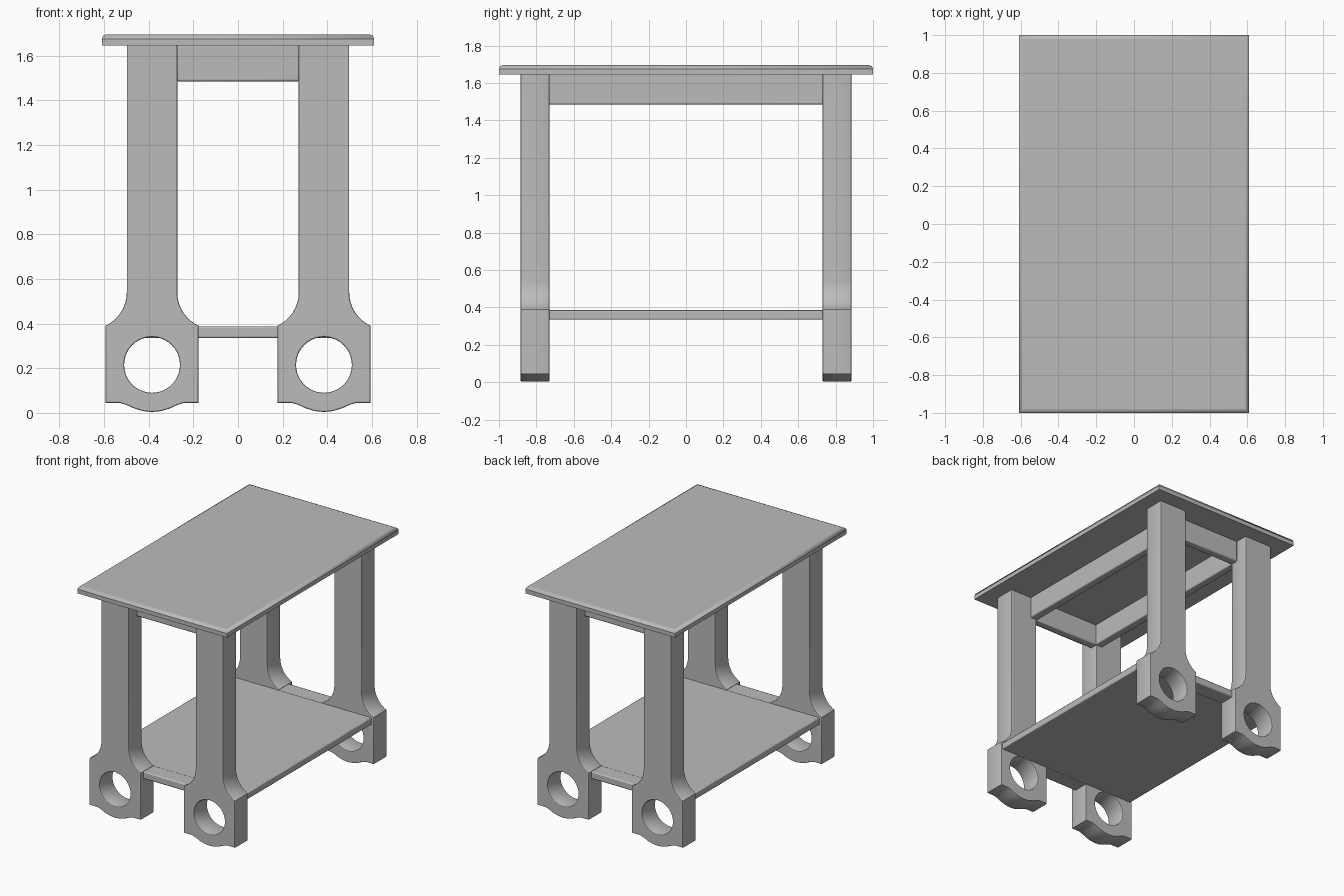
import bpy
from math import sin, cos, pi

if "Cube" in bpy.data.objects:
    bpy.data.objects.remove(bpy.data.objects["Cube"])

GREY = (0.5, 0.5, 0.5, 1.0)
mat = bpy.data.materials.new("plain grey")
mat.use_nodes = True
mat.diffuse_color = GREY
mat.node_tree.nodes["Principled BSDF"].inputs["Base Color"].default_value = GREY


def activate(ob):
    bpy.ops.object.select_all(action='DESELECT')
    ob.select_set(True)
    bpy.context.view_layer.objects.active = ob


def finish(ob):
    activate(ob)
    bpy.ops.object.shade_smooth_by_angle(angle=pi / 6)


def board(name, x, y, z, bevel=0.008, segments=2):
    """Box between (low, high) pairs with softened edges."""
    spans = (x, y, z)
    bpy.ops.mesh.primitive_cube_add(size=1, location=[sum(s) / 2 for s in spans])
    ob = bpy.context.object
    ob.name = name
    ob.scale = [s[1] - s[0] for s in spans]
    bpy.ops.object.transform_apply(location=False, rotation=False, scale=True)
    ob.data.materials.append(mat)
    mod = ob.modifiers.new("soft edges", 'BEVEL')
    mod.width = bevel
    mod.segments = segments
    finish(ob)
    return ob


def leg_outline():
    """Right half from the bottom centre up, then mirrored."""
    half = [(0, 0.004)]
    # bulging foot
    half += [(0.04, 0.008), (0.08, 0.02), (0.115, 0.036), (0.145, 0.045)]
    # square block and its shoulder
    half += [(0.208, 0.045), (0.208, 0.39)]
    radius = 0.165
    for i in range(8):
        a = 1.01 * (1 - i / 7)
        half.append((0.113 + radius * (1 - cos(a)), 0.54 - radius * sin(a)))
    # shaft top
    half.append((0.113, 1.65))
    return half + [(-x, z) for x, z in reversed(half[1:])]


def add_spline(curve, points):
    spline = curve.splines.new('POLY')
    spline.points.add(len(points) - 1)
    for p, (x, z) in zip(spline.points, points):
        p.co = (x, z, 0, 1)
    spline.use_cyclic_u = True


def leg(name, x, y):
    curve = bpy.data.curves.new(name, 'CURVE')
    curve.dimensions = '2D'
    curve.fill_mode = 'BOTH'
    add_spline(curve, leg_outline())
    # round opening through the block
    add_spline(curve, [(0.125 * cos(2 * pi * i / 40), 0.215 + 0.125 * sin(2 * pi * i / 40))
                       for i in range(40)])
    soft = 0.006
    curve.extrude = 0.0775 - soft
    curve.bevel_depth = soft
    curve.bevel_resolution = 1
    curve.offset = -soft
    curve.materials.append(mat)
    ob = bpy.data.objects.new(name, curve)
    bpy.context.collection.objects.link(ob)
    ob.location = (x, y, 0)
    ob.rotation_euler = (pi / 2, 0, 0)
    activate(ob)
    bpy.ops.object.convert(target='MESH')
    finish(bpy.context.object)


# Table top with chamfered upper rim
top = board("table_top", (-0.61, 0.61), (-1, 1), (1.645, 1.695), 0.02)
top.modifiers[0].limit_method = 'WEIGHT'
weights = top.data.attributes.new("bevel_weight_edge", 'FLOAT', 'EDGE')
for e in top.data.edges:
    if all(top.data.vertices[v].co.z > 0 for v in e.vertices):
        weights.data[e.index].value = 1.0

# Lower shelf
board("lower_shelf", (-0.58, 0.58), (-0.735, 0.735), (0.335, 0.385), 0.006)

# Legs, aprons and stretchers at each end
for end, sy in (("front", -1), ("back", 1)):
    for side, sx in (("left", 1), ("right", -1)):
        leg(f"{end}_{side}_leg", 0.385 * sx, 0.807 * sy)
    span = sorted((0.73 * sy, 0.79 * sy))
    board(f"{end}_apron", (-0.275, 0.275), span, (1.485, 1.65))
    span = sorted((0.73 * sy, 0.85 * sy))
    board(f"{end}_stretcher", (-0.19, 0.19), span, (0.335, 0.388))

# Long aprons between the legs
for side, sx in (("left", 1), ("right", -1)):
    span = sorted((0.265 * sx, 0.325 * sx))
    board(f"{side}_apron", span, (-0.735, 0.735), (1.485, 1.65))
